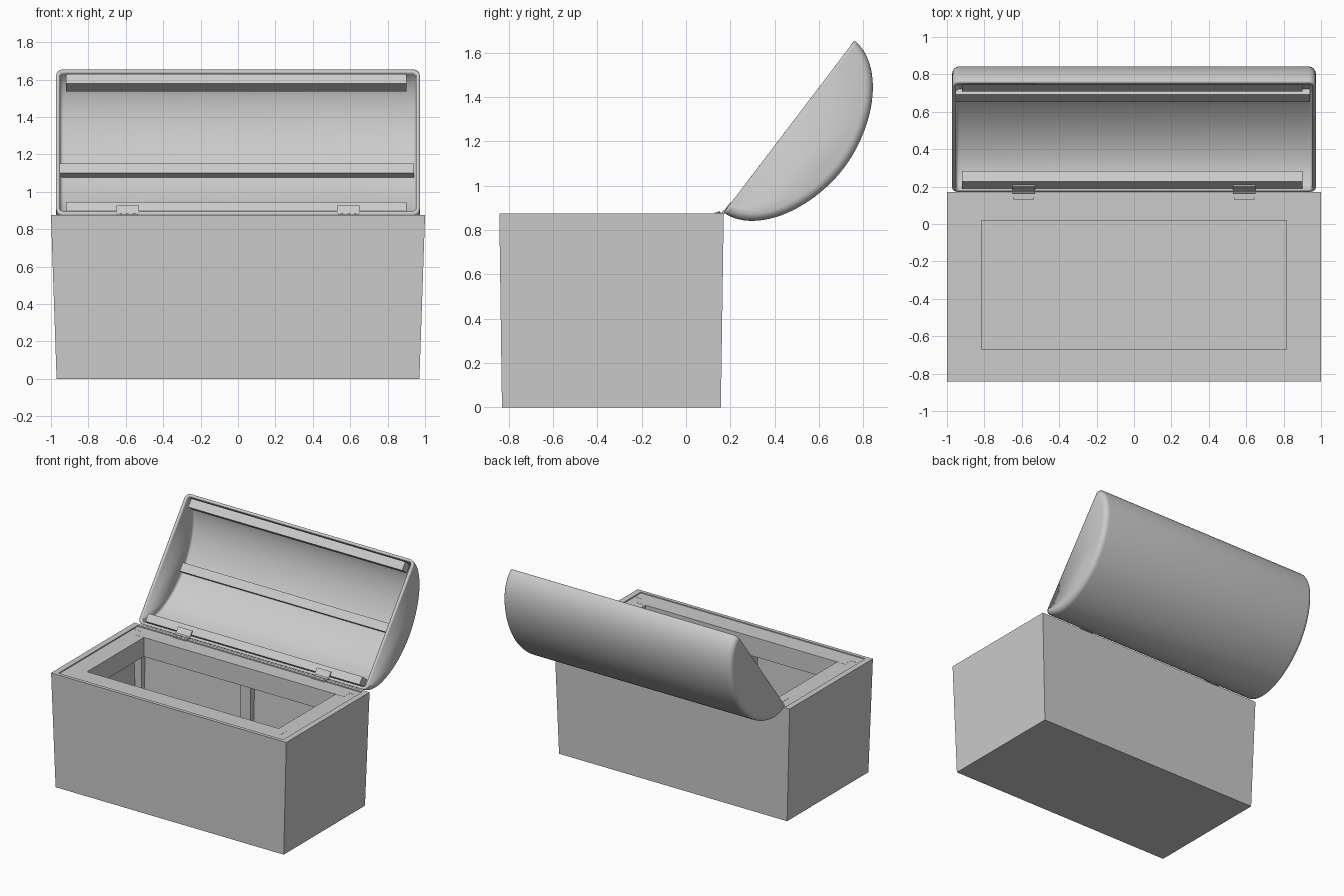
import bpy, bmesh, math
from mathutils import Matrix, Vector

if "Cube" in bpy.data.objects:
    bpy.data.objects.remove(bpy.data.objects["Cube"])

grey = bpy.data.materials.new("plain_grey")
grey.diffuse_color = (0.6, 0.6, 0.6, 1)
grey.use_nodes = True
grey.node_tree.nodes["Principled BSDF"].inputs["Base Color"].default_value = grey.diffuse_color

ANG = math.atan2(0.775, 0.59)                       # how far the lid is opened
LID = Matrix.Translation((0, 0.465, 1.267)) @ Matrix.Rotation(ANG, 4, 'X')


def finish(bm, name, matrix=None, recalc=True):
    if recalc:
        bmesh.ops.recalc_face_normals(bm, faces=bm.faces)
    me = bpy.data.meshes.new(name)
    bm.to_mesh(me)
    bm.free()
    me.materials.append(grey)
    ob = bpy.data.objects.new(name, me)
    bpy.context.collection.objects.link(ob)
    if matrix:
        ob.matrix_world = matrix
    return ob


def block(name, x0, x1, y0, y1, z0, z1, matrix=None):
    bm = bmesh.new()
    m = Matrix.Translation(((x0 + x1) / 2, (y0 + y1) / 2, (z0 + z1) / 2)) @ \
        Matrix.Diagonal((x1 - x0, y1 - y0, z1 - z0, 1))
    bmesh.ops.create_cube(bm, size=1, matrix=m)
    return finish(bm, name, matrix)


def cylinder(name, r, depth, matrix, sides=16):
    bm = bmesh.new()
    bmesh.ops.create_cone(bm, cap_ends=True, segments=sides, radius1=r, radius2=r, depth=depth)
    return finish(bm, name, matrix)


# chest body: tapered open box, outside up, over the lip, then down to the inner floor
def rect(x, y0, y1, z):
    return [(-x, y0, z), (x, y0, z), (x, y1, z), (-x, y1, z)]


bm = bmesh.new()
rings = [[bm.verts.new(p) for p in rect(*r)] for r in (
    (0.97, -0.83, 0.157, 0), (1.0, -0.842, 0.17, 0.875),
    (0.955, -0.815, 0.145, 0.875), (0.925, -0.785, 0.112, 0.045))]
for a, b in zip(rings, rings[1:]):
    for i in range(4):
        j = (i + 1) % 4
        bm.faces.new((a[i], a[j], b[j], b[i]))
bm.faces.new(rings[0])
bm.faces.new(rings[-1])
finish(bm, "chest_body")

# inner frame: rails round the opening
TOP = 0.868
block("rail_front", -0.885, 0.885, -0.815, -0.67, 0.72, TOP)
block("rail_back", -0.885, 0.885, 0.02, 0.145, 0.72, TOP)
for s, side in ((-1, "left"), (1, "right")):
    x0, x1 = sorted((s * 0.815, s * 0.957))
    block("rail_" + side, x0, x1, -0.74, 0.09, 0.72, TOP - 0.001)
    # corner posts
    x0, x1 = sorted((s * 0.885, s * 0.957))
    block("post_front_" + side, x0, x1, -0.816, -0.74, 0.03, TOP)
    block("post_back_" + side, x0, x1, 0.09, 0.146, 0.03, TOP)
# middle posts
block("post_front_middle", -0.045, 0.045, -0.815, -0.74, 0.03, 0.73)
block("post_back_middle", -0.045, 0.045, 0.09, 0.145, 0.03, 0.73)

# barrel lid: curved shell with rounded ends, local -z is the bulge
A, D, P, R, N = 0.487, 0.31, 1.9, 0.04, 48


def arch(x, inset):
    pts = []
    for i in range(N + 1):
        t = math.pi * i / N
        c, s = math.cos(t), max(math.sin(t), 0)
        u = math.copysign(abs(c) ** (2 / P), c) * (A - inset)
        pts.append((x, u, -(s ** (2 / P)) * (D - inset)))
    return pts


steps = [math.pi / 2 * k / 6 for k in range(7)]
half = [(0.972 - R + R * math.sin(t), R - R * math.cos(t)) for t in steps]
stations = [(-x, o) for x, o in reversed(half)] + half
bm = bmesh.new()
rings = [[bm.verts.new(p) for p in arch(x, o)] for x, o in stations]
for a, b in zip(rings, rings[1:]):
    for i in range(N):
        bm.faces.new((a[i], a[i + 1], b[i + 1], b[i]))
bm.faces.new(rings[0])
end_cap = bm.faces.new(rings[-1])
bmesh.ops.recalc_face_normals(bm, faces=bm.faces)
bm.normal_update()
if end_cap.normal.x < 0:
    bmesh.ops.reverse_faces(bm, faces=bm.faces)
lid = finish(bm, "lid_shell", LID, recalc=False)
sol = lid.modifiers.new("thickness", 'SOLIDIFY')
sol.thickness = 0.02
sol.offset = -1
bpy.ops.object.select_all(action='DESELECT')
lid.select_set(True)
bpy.context.view_layer.objects.active = lid
bpy.ops.object.shade_smooth_by_angle(angle=math.radians(35))

# battens inside the lid
block("lid_batten_front", -0.92, 0.90, 0.395, 0.46, -0.075, -0.005, LID)
block("lid_batten_back", -0.92, 0.90, -0.46, -0.40, -0.075, -0.005, LID)
block("lid_batten_middle", -0.955, 0.94, -0.02, 0.045, -0.295, -0.25, LID)

# hinges: two leaves, a pin and screws each
for s, side in ((-1, "left"), (1, "right")):
    cx = s * 0.59
    block("hinge_leaf_body_" + side, cx - 0.055, cx + 0.055, 0.13, 0.172, 0.872, 0.88)
    block("hinge_leaf_lid_" + side, cx - 0.06, cx + 0.06, -0.487, -0.43, -0.004, 0.004, LID)
    cylinder("hinge_pin_" + side, 0.008, 0.12,
             Matrix.Translation((cx, 0.172, 0.882)) @ Matrix.Rotation(math.pi / 2, 4, 'Y'))
    for k in (-1, 0, 1):
        cylinder("hinge_screw_" + side, 0.006, 0.004,
                 Matrix.Translation((cx + k * 0.035, 0.148, 0.881)), 10)
